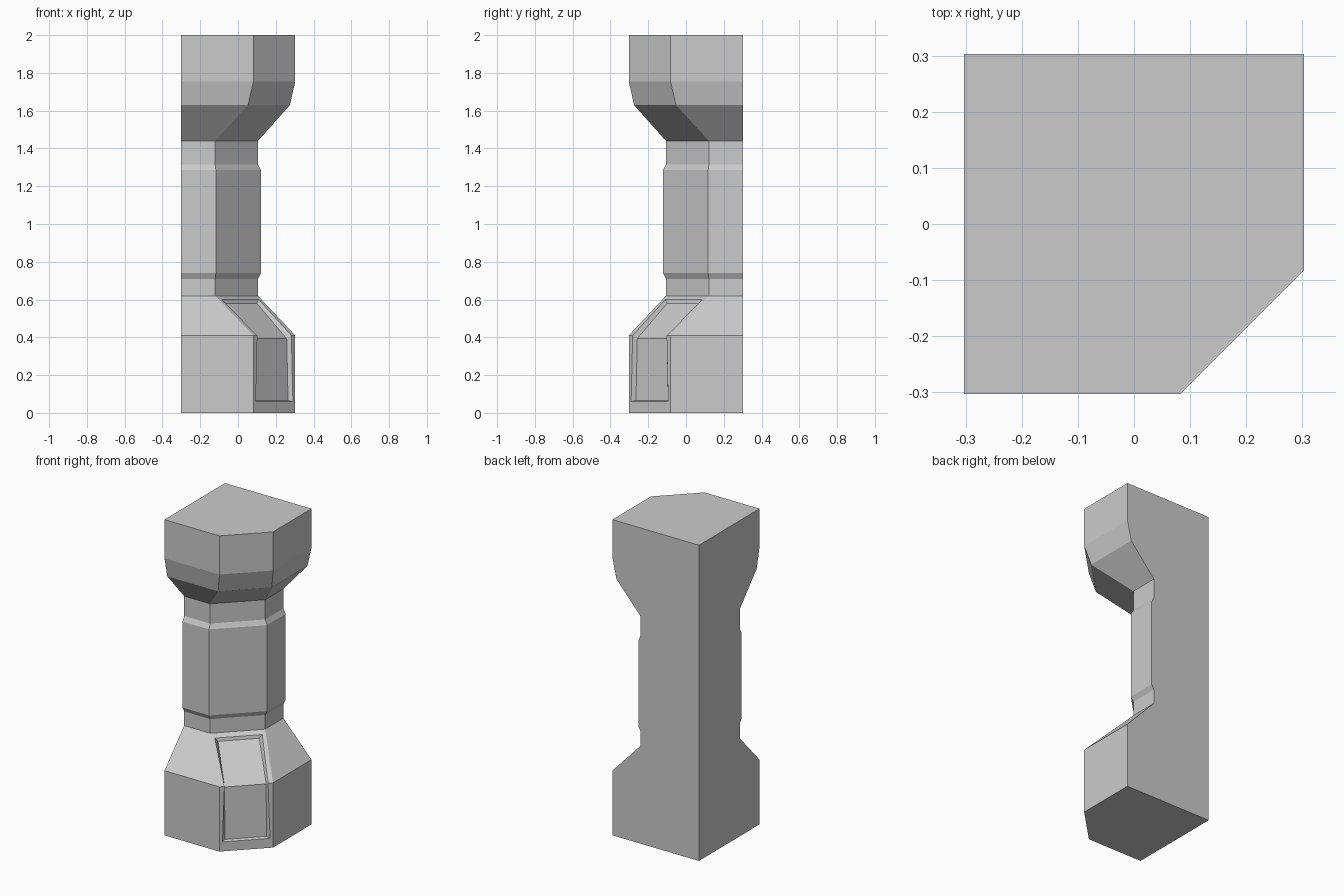
import bpy, bmesh

if "Cube" in bpy.data.objects:
    bpy.data.objects.remove(bpy.data.objects["Cube"])

# (height, outer face distance, start of the chamfer) for each ring of the pillar
B = 0.303
PROFILE = [(0, B, .082), (.41, B, .082), (.62, .106, -.121), (.71, .106, -.121),
           (.74, .122, -.117), (1.285, .122, -.117), (1.315, .106, -.121),
           (1.44, .106, -.121), (1.63, .275, .053), (1.755, B, .082), (2, B, .082)]

bm = bmesh.new()


def ring(z, e, c):
    pts = [(-B, B), (-B, -e), (c, -e), (e, -c), (e, B)]
    return [bm.verts.new((x, y, z)) for x, y in pts]


def pair(z, mid, half):
    """Left and right points across the chamfered corner face."""
    return [bm.verts.new((mid + s * half, -mid + s * half, z)) for s in (-1, 1)]


# Pillar shell: five-sided rings, leaving the lower chamfer open for the panel
rings = [ring(*p) for p in PROFILE]
for i, (a, b) in enumerate(zip(rings, rings[1:])):
    for k in range(5):
        if k == 2 and i < 2:
            continue
        n = (k + 1) % 5
        bm.faces.new((a[k], a[n], b[n], b[k]))
bm.faces.new(rings[0][::-1])
bm.faces.new(rings[-1])

# Sunken panel: face edge, opening and floor, each bottom / bend / top
slope = lambda z: .1925 - (z - .41) / .21 * .2
edge = [r[2:4] for r in rings[:3]]
opening = [pair(.06, .1925, .098), pair(.41, .1925, .09), pair(.60, slope(.60), .098)]
floor = [pair(.066, .18, .085), pair(.393, .172, .086), pair(.58, .015, .085)]
for o, n in ((edge, opening), (opening, floor)):
    bm.faces.new((o[0][0], o[0][1], n[0][1], n[0][0]))
    bm.faces.new((n[2][0], n[2][1], o[2][1], o[2][0]))
    for i in (0, 1):
        bm.faces.new((o[i][0], n[i][0], n[i + 1][0], o[i + 1][0]))
        bm.faces.new((n[i][1], o[i][1], o[i + 1][1], n[i + 1][1]))
for i in (0, 1):
    bm.faces.new((floor[i][0], floor[i][1], floor[i + 1][1], floor[i + 1][0]))

bmesh.ops.recalc_face_normals(bm, faces=bm.faces)
mesh = bpy.data.meshes.new("corner_pillar")
bm.to_mesh(mesh)
bm.free()
bpy.context.collection.objects.link(bpy.data.objects.new("corner_pillar", mesh))
